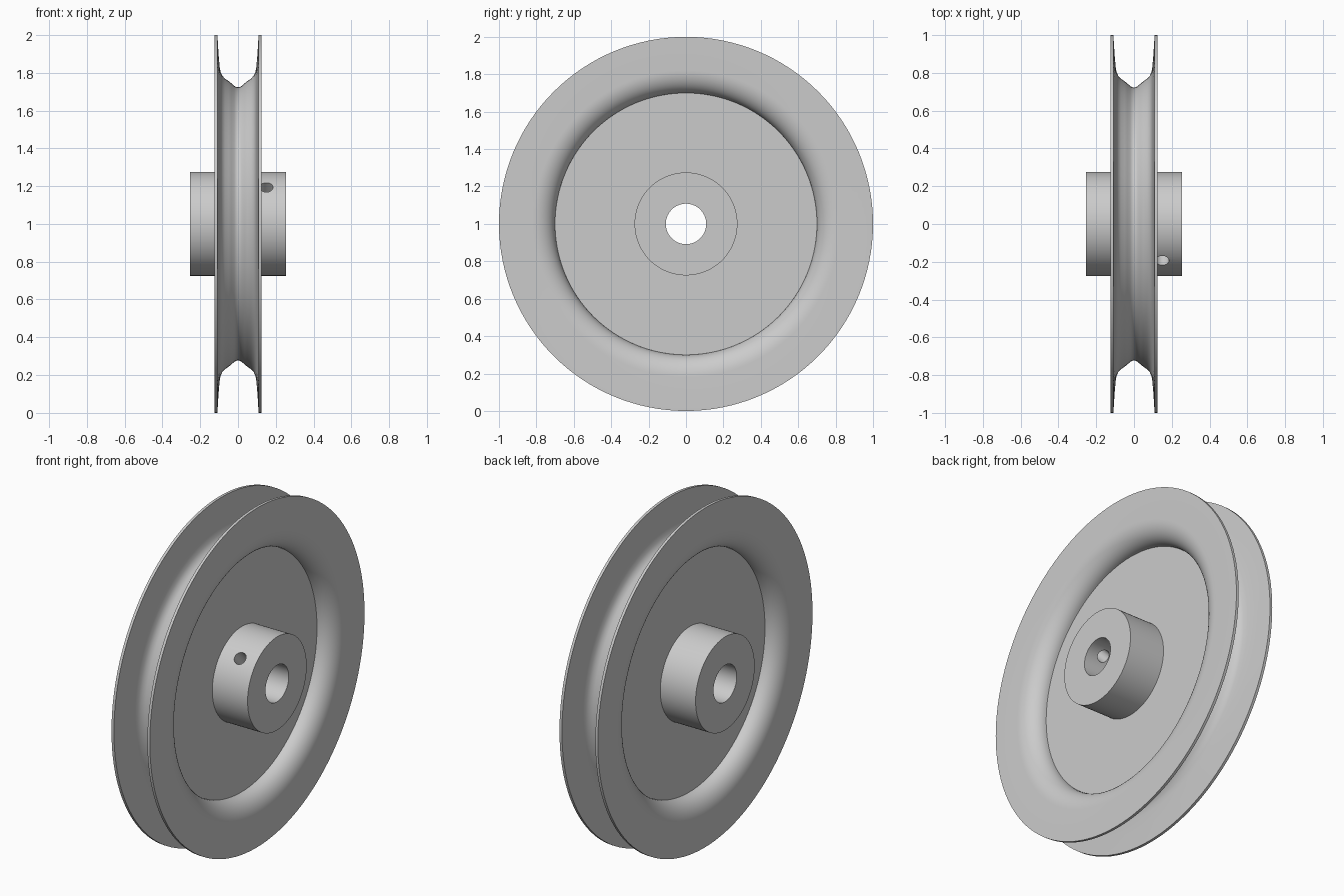
import bpy, bmesh, math
from mathutils import Matrix, Vector

cube = bpy.data.objects.get("Cube")
if cube:
    bpy.data.objects.remove(cube, do_unlink=True)

GREY = (0.6, 0.6, 0.6, 1.0)
metal = bpy.data.materials.new("light_grey_metal")
metal.use_nodes = True
metal.diffuse_color = GREY
metal.node_tree.nodes["Principled BSDF"].inputs["Base Color"].default_value = GREY

STEPS = 128
HUB_RADIUS, HUB_HALF, BORE = 0.275, 0.255, 0.108
WEB_HALF, WEB_RADIUS = 0.025, 0.70
RIM_HALF, FILLET = 0.125, 0.12


def add_object(name, bm):
    bmesh.ops.recalc_face_normals(bm, faces=bm.faces)
    mesh = bpy.data.meshes.new(name)
    bm.to_mesh(mesh)
    bm.free()
    mesh.materials.append(metal)
    obj = bpy.data.objects.new(name, mesh)
    bpy.context.collection.objects.link(obj)
    return obj


def select_only(obj):
    bpy.ops.object.select_all(action='DESELECT')
    obj.select_set(True)
    bpy.context.view_layer.objects.active = obj


def lathe(name, profile):
    """Spin a closed (x, radius) profile around the axle."""
    bm = bmesh.new()
    verts = [bm.verts.new((x, 0, r)) for x, r in profile]
    edges = [bm.edges.new((a, b)) for a, b in zip(verts, verts[1:] + verts[:1])]
    bmesh.ops.spin(bm, geom=verts + edges, axis=(1, 0, 0), cent=(0, 0, 0),
                   angle=math.tau, steps=STEPS, use_merge=True)
    bmesh.ops.remove_doubles(bm, verts=bm.verts, dist=1e-5)
    obj = add_object(name, bm)
    obj.location.z = 1.0
    return obj


# Grooved wheel: web, rounded shoulder, flange and rope groove, mirrored in x
half = [(WEB_HALF, HUB_RADIUS - 0.01)]
for i in range(13):
    t = math.pi / 2 * (1 - i / 12)
    half.append((WEB_HALF + (RIM_HALF - WEB_HALF) * math.cos(t),
                 WEB_RADIUS + FILLET * (1 - math.sin(t))))
half += [(RIM_HALF, 1.0), (0.109, 1.0), (0.103, 0.9), (0.097, 0.83),
         (0.092, 0.803), (0.083, 0.784), (0.069, 0.769), (0.05, 0.756),
         (0.035, 0.744), (0.02, 0.73), (0.009, 0.724)]
wheel = lathe("grooved_wheel", half + [(0, 0.723)] + [(-x, r) for x, r in reversed(half)])

# Hub with a bore
hub = lathe("hub", [(HUB_HALF, BORE), (HUB_HALF, HUB_RADIUS),
                    (-HUB_HALF, HUB_RADIUS), (-HUB_HALF, BORE)])

# Set screw hole, drilled into the left side of the hub up to the bore
direction = Vector((0, -1, 1)).normalized()
bm = bmesh.new()
bmesh.ops.create_cone(bm, cap_ends=True, segments=32, radius1=0.035,
                      radius2=0.035, depth=0.3)
centre = Vector((0.15, 0, 1)) + direction * 0.2
bm.transform(Matrix.Translation(centre) @ direction.to_track_quat('Z', 'Y').to_matrix().to_4x4())
cutter = add_object("screw_hole_cutter", bm)
cutter.hide_render = True
drill = hub.modifiers.new("screw_hole", 'BOOLEAN')
drill.operation = 'DIFFERENCE'
drill.solver = 'EXACT'
drill.object = cutter
select_only(hub)
bpy.ops.object.modifier_apply(modifier=drill.name)
bpy.data.objects.remove(cutter, do_unlink=True)

# Smooth shading with sharp edges kept
for obj in (wheel, hub):
    select_only(obj)
    bpy.ops.object.shade_smooth_by_angle(angle=math.radians(30))
